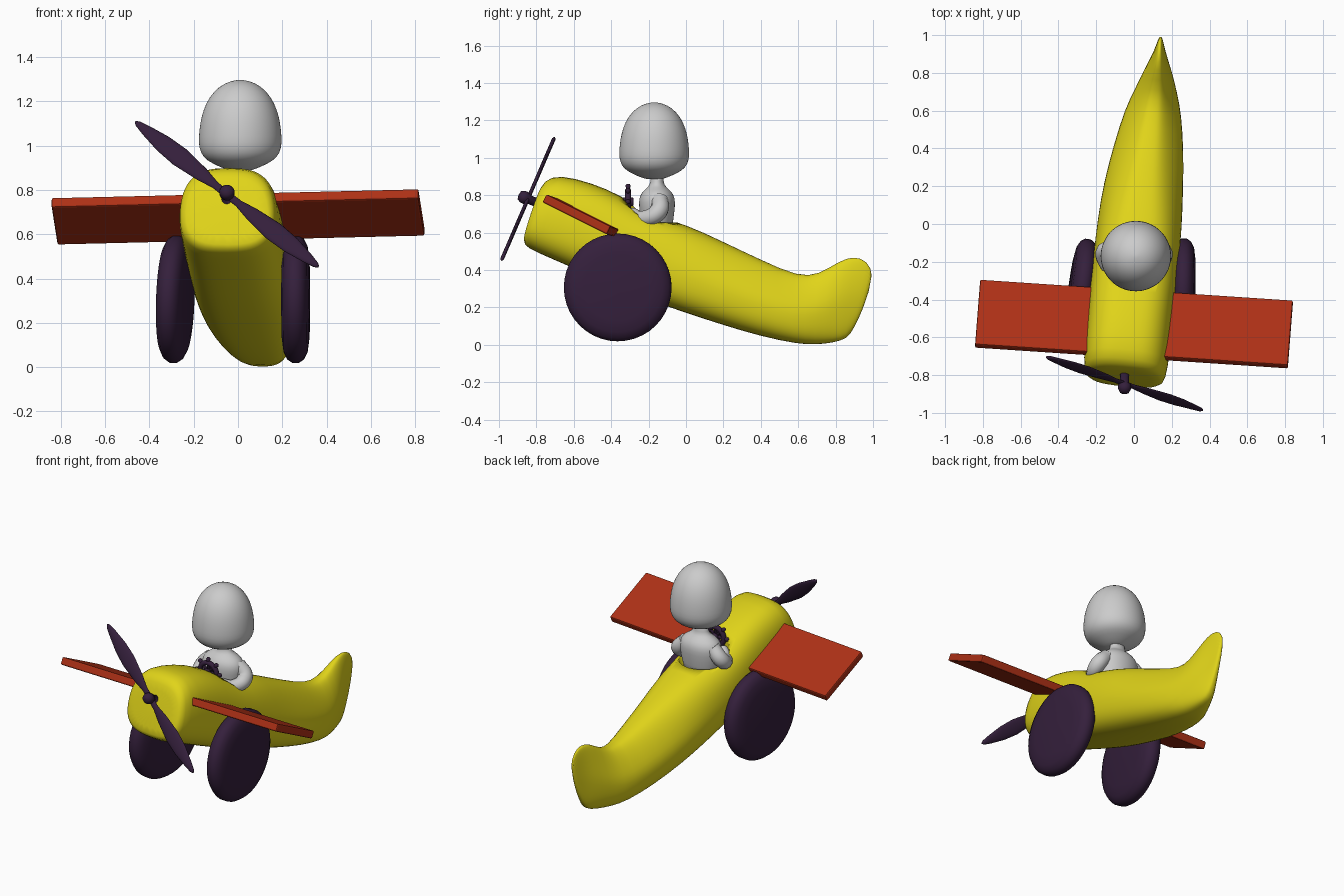
import bpy, bmesh
from math import sin, cos, pi, radians
from mathutils import Vector, Matrix

if "Cube" in bpy.data.objects:
    bpy.data.objects.remove(bpy.data.objects["Cube"])


def material(name, rgb):
    m = bpy.data.materials.new(name)
    m.diffuse_color = (*rgb, 1)
    m.use_nodes = True
    m.node_tree.nodes["Principled BSDF"].inputs["Base Color"].default_value = m.diffuse_color
    return m


YELLOW = material("yellow", (0.75, 0.66, 0.01))
RED = material("red", (0.42, 0.03, 0.008))
DARK = material("dark", (0.035, 0.014, 0.045))


def finish(name, bm, mat=None, smooth=True):
    bmesh.ops.recalc_face_normals(bm, faces=bm.faces)
    me = bpy.data.meshes.new(name)
    bm.to_mesh(me)
    bm.free()
    for p in me.polygons:
        p.use_smooth = smooth
    ob = bpy.data.objects.new(name, me)
    bpy.context.collection.objects.link(ob)
    if mat:
        me.materials.append(mat)
    return ob


def add_loft(bm, rings):
    rows = [[bm.verts.new(p) for p in ring] for ring in rings]
    n = len(rows[0])
    for a, b in zip(rows, rows[1:]):
        for i in range(n):
            bm.faces.new((a[i], a[(i + 1) % n], b[(i + 1) % n], b[i]))
    bm.faces.new(rows[0])
    bm.faces.new(rows[-1])


def add_lathe(bm, profile, matrix, n=32, sx=1.0, sy=1.0):
    add_loft(bm, [[matrix @ Vector((r * sx * cos(2 * pi * i / n), r * sy * sin(2 * pi * i / n), z))
                   for i in range(n)] for r, z in profile])


def axes(x, y, z, at):
    m = Matrix((x, y, z)).transposed().to_4x4()
    m.translation = at
    return m


def subsurf(ob, level):
    s = ob.modifiers.new("smooth", 'SUBSURF')
    s.levels = s.render_levels = level


# Fuselage: top (y, z), bottom (y, z), centre x, half width, width factor at the top
stations = [
    (-.775, .83, -.86, .57, -.05, .17, .9), (-.75, .88, -.865, .53, -.05, .21, .9),
    (-.68, .912, -.80, .495, -.045, .225, .9), (-.50, .865, -.60, .41, -.025, .227, .9),
    (-.35, .80, -.40, .32, -.01, .227, .9), (-.20, .70, -.20, .24, .01, .227, .9),
    (0, .645, 0, .17, .03, .225, .8), (.2, .55, .2, .105, .05, .212, .65),
    (.4, .455, .4, .045, .078, .187, .55), (.6, .365, .6, .003, .102, .15, .5),
    (.71, .375, .70, 0, .117, .112, .5), (.82, .45, .79, .012, .127, .078, .5),
    (.90, .475, .86, .03, .134, .045, .5), (.97, .45, .90, .09, .138, .025, .6),
    (1.005, .37, .95, .2, .142, .010, .8)]


def station_ring(ty, tz, by, bz, cx, hw, taper, n=32):
    ring = []
    for i in range(n):
        a = 2 * pi * i / n
        c, s = cos(a), sin(a)
        u = abs(c) ** .68 * (1 if c > 0 else -1)
        v = abs(s) ** .68 * (1 if s > 0 else -1)
        x = u * hw * (1 + (taper - 1) * max(v, 0))
        t = (v + 1) / 2
        ring.append(Vector((cx + x, by + (ty - by) * t - .1 * x, bz + (tz - bz) * t)))
    return ring


bm = bmesh.new()
add_loft(bm, [station_ring(*s) for s in stations])
fuselage = finish("fuselage", bm, YELLOW)
subsurf(fuselage, 1)

# Cockpit opening
bm = bmesh.new()
bmesh.ops.create_uvsphere(bm, u_segments=32, v_segments=16, radius=1,
                          matrix=Matrix.Translation((.01, -.18, .74)) @ Matrix.Diagonal((.17, .16, .16, 1)))
cutter = finish("cockpit_cutter", bm)
cutter.hide_render = True
cutter.hide_set(True)
cut = fuselage.modifiers.new("cockpit", 'BOOLEAN')
cut.operation, cut.solver, cut.object = 'DIFFERENCE', 'EXACT', cutter

# Wing: one slab through the nose, pitched and slightly yawed
span = Vector((1.655, -.11, .04)).normalized()
chord = Vector((.025, .35, -.175))
normal = span.cross(chord).normalized()
chord = normal.cross(span)
bm = bmesh.new()
bmesh.ops.create_cube(bm, size=1, matrix=axes(span, chord, normal, (0, -.53, .678))
                      @ Matrix.Diagonal((1.66, .385, .048, 1)))
wing = finish("wing", bm, RED, smooth=False)
bevel = wing.modifiers.new("bevel", 'BEVEL')
bevel.width, bevel.segments = .008, 2

# Main wheels: rounded discs
half = [(.001, .065), (.18, .062), (.24, .054), (.272, .038), (.288, .015)]
disc = half + [(r, -z) for r, z in reversed(half)]
for name, x, yaw, lean in (("right_wheel", .26, -1, 0), ("left_wheel", -.283, -8, 2)):
    m = (Matrix.Translation((x, -.365, .307)) @ Matrix.Rotation(radians(yaw), 4, 'Z')
         @ Matrix.Rotation(radians(90 + lean), 4, 'Y'))
    bm = bmesh.new()
    add_lathe(bm, disc, m, 40)
    finish(name, bm, DARK)

# Propeller: two blades lofted along one line, plus a hub
along = Vector((.82, -.28, -.65)).normalized()
ahead = Vector((0, -.92, .395)).normalized()
ahead = (ahead - along * ahead.dot(along)).normalized()
across = ahead.cross(along)
centre = Vector((-.05, -.845, .78))
blade = [(.0, .018), (.07, .018), (.15, .034), (.28, .048), (.38, .043), (.48, .026), (.53, .014), (.545, .005)]
line = [(-d, w) for d, w in reversed(blade[1:])] + blade
bm = bmesh.new()
add_loft(bm, [[centre + along * d + across * w * cos(a * pi / 8) + ahead * min(w, .010) * sin(a * pi / 8)
               for a in range(16)] for d, w in line])
finish("propeller", bm, DARK)
bm = bmesh.new()
add_lathe(bm, [(.001, -.08), (.024, -.08), (.024, .0), (.034, .008), (.034, .03), (.024, .05), (.001, .055)],
          axes(across, along, ahead, centre), 20)
finish("propeller_hub", bm, DARK)

# Steering wheel: ring with handles and a hub
hub = Matrix.Translation((0, -.31, .765)) @ Matrix.Rotation(radians(90), 4, 'X')
bm = bmesh.new()
rows = [[bm.verts.new(hub @ Vector(((.06 + .016 * cos(b * pi / 5)) * cos(a * pi / 12),
                                    (.06 + .016 * cos(b * pi / 5)) * sin(a * pi / 12),
                                    .016 * sin(b * pi / 5)))) for b in range(10)] for a in range(24)]
for a in range(24):
    for b in range(10):
        p, q, c = rows[a], rows[(a + 1) % 24], (b + 1) % 10
        bm.faces.new((p[b], q[b], q[c], p[c]))
for k in range(8):
    m = hub @ Matrix.Rotation(k * pi / 4, 4, 'Z') @ Matrix.Rotation(pi / 2, 4, 'Y')
    add_lathe(bm, [(.010, 0), (.010, .07), (.014, .085), (.008, .096)], m, 10)
add_lathe(bm, [(.02, -.03), (.024, -.02), (.024, .03), (.015, .04)], hub, 16)
finish("steering_wheel", bm, DARK)

# Pilot: head, torso and arms
bm = bmesh.new()
add_lathe(bm, [(.03, .885), (.06, .89), (.125, .918), (.168, .945), (.188, .99), (.188, 1.04), (.182, 1.1),
               (.168, 1.16), (.14, 1.22), (.095, 1.268), (.045, 1.291), (.003, 1.297)],
          Matrix.Translation((.01, -.17, 0)))
subsurf(finish("pilot_head", bm), 1)
bm = bmesh.new()
add_lathe(bm, [(.10, .58), (.115, .66), (.13, .74), (.128, .785), (.105, .82), (.062, .845), (.046, .865),
               (.046, .92)], Matrix.Translation((0, -.155, 0)), sx=1.08, sy=.75)
subsurf(finish("pilot_torso", bm), 1)
for name, s in (("right_arm", 1), ("left_arm", -1)):
    cu = bpy.data.curves.new(name, 'CURVE')
    cu.dimensions = '3D'
    cu.bevel_depth, cu.bevel_resolution, cu.use_fill_caps = .046, 4, True
    sp = cu.splines.new('BEZIER')
    points = [(.095, -.14, .78, 1), (.155, -.15, .71, 1.05), (.13, -.23, .675, .9), (.065, -.29, .70, .75)]
    sp.bezier_points.add(len(points) - 1)
    for bp, (x, y, z, r) in zip(sp.bezier_points, points):
        bp.co, bp.radius = (s * x, y, z), r
        bp.handle_left_type = bp.handle_right_type = 'AUTO'
    bpy.context.collection.objects.link(bpy.data.objects.new("pilot_" + name, cu))
